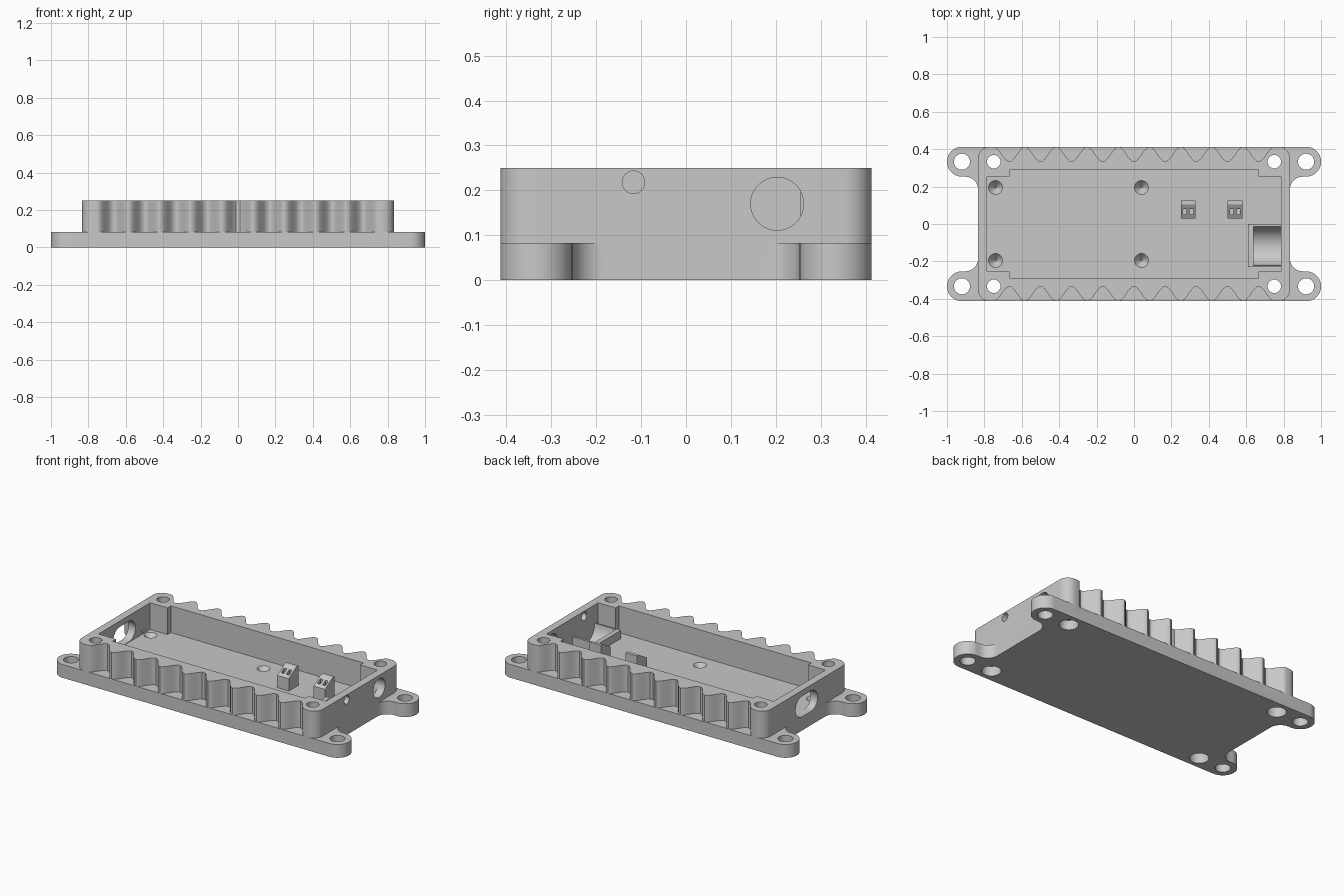
import bpy, bmesh
from math import pi, cos, sin
from mathutils import Vector

cube = bpy.data.objects.get("Cube")
if cube:
    bpy.data.objects.remove(cube, do_unlink=True)

grey = bpy.data.materials.new("light grey")
grey.use_nodes = True
grey.diffuse_color = (0.58, 0.58, 0.58, 1)
grey.node_tree.nodes["Principled BSDF"].inputs["Base Color"].default_value = grey.diffuse_color

FLOOR, TOP = 0.083, 0.25
END, SIDE = 0.833, 0.413


def finish(name, bm):
    bmesh.ops.recalc_face_normals(bm, faces=bm.faces)
    mesh = bpy.data.meshes.new(name)
    bm.to_mesh(mesh)
    bm.free()
    ob = bpy.data.objects.new(name, mesh)
    bpy.context.collection.objects.link(ob)
    mesh.materials.append(grey)
    return ob


def prism(name, outline, lo, hi, axis="z"):
    """Extrude a 2D outline along z (x, y) or along x (y, z)."""
    def place(a, b, d):
        return Vector((a, b, d)) if axis == "z" else Vector((d, a, b))
    bm = bmesh.new()
    face = bm.faces.new([bm.verts.new(place(a, b, lo)) for a, b in outline])
    moved = bmesh.ops.extrude_face_region(bm, geom=[face])["geom"]
    verts = [g for g in moved if isinstance(g, bmesh.types.BMVert)]
    bmesh.ops.translate(bm, verts=verts, vec=place(0, 0, hi - lo))
    return finish(name, bm)


def arc(cx, cy, r, start, end, steps=12):
    angles = [(start + (end - start) * i / steps) * pi / 180 for i in range(steps + 1)]
    return [(cx + r * cos(a), cy + r * sin(a)) for a in angles]


def circle(cx, cy, r):
    return arc(cx, cy, r, 0, 360, 32)[:-1]


def rect(x0, x1, y0, y1):
    return [(x0, y0), (x1, y0), (x1, y1), (x0, y1)]


def four_way(quarter):
    """Mirror a quarter outline, running from +x side to +y side, into all quadrants."""
    back = quarter[::-1]
    return (quarter + [(-x, y) for x, y in back]
            + [(-x, -y) for x, y in quarter] + [(x, -y) for x, y in back])


def boolean(target, tools, operation="DIFFERENCE"):
    for tool in tools:
        tool.hide_render = True
        mod = target.modifiers.new("cut", "BOOLEAN")
        mod.operation, mod.solver, mod.object = operation, "EXACT", tool
    bpy.context.view_layer.update()
    graph = bpy.context.evaluated_depsgraph_get()
    mesh = bpy.data.meshes.new_from_object(target.evaluated_get(graph))
    target.modifiers.clear()
    target.data = mesh
    for tool in tools:
        bpy.data.objects.remove(tool, do_unlink=True)


def smooth(ob):
    bpy.ops.object.select_all(action="DESELECT")
    ob.select_set(True)
    bpy.context.view_layer.objects.active = ob
    bpy.ops.object.shade_smooth_by_angle(angle=pi / 6)


# Base plate with four rounded mounting ears
ear = arc(0.903, 0.183, 0.07, 180, 90) + arc(0.92, 0.333, 0.08, -90, 90, 24)
case = prism("enclosure", four_way(ear), 0, FLOOR)

# Housing with rounded corners and rippled long sides
ripples = 9
pitch = 1.5 / ripples
half_steps = 16 * ripples // 2
wave = []
for i in range(half_steps):
    x = 0.75 - 1.5 * i / (2 * half_steps)
    wave.append((x, SIDE - 0.039 * (1 - cos(2 * pi * (0.75 - x) / pitch))))
corner = arc(END - 0.06, SIDE - 0.06, 0.06, 0, 90)
housing = prism("housing", four_way(corner + wave), 0.04, TOP)
boolean(case, [housing], "UNION")

# Inner pocket, stepped around the corner screw posts
cutters = [prism("pocket", four_way([(0.785, 0.255), (0.665, 0.255), (0.665, 0.288)]), FLOOR, 0.4)]

# Screw holes: ears, posts, and wider recesses under the posts
for sx in (-1, 1):
    for sy in (-1, 1):
        y = sy * 0.333
        cutters += [prism("ear_hole", circle(sx * 0.92, y, 0.043), -0.1, 0.4),
                    prism("post_hole", circle(sx * 0.75, y, 0.036), -0.1, 0.4),
                    prism("post_recess", circle(sx * 0.75, y, 0.054), -0.1, 0.06)]

# End wall openings: two round ports and one rounded slot
slot = arc(0.045, 0.15, 0.064, -90, 90) + arc(-0.045, 0.15, 0.064, 90, 270)
cutters += [prism("large_port", circle(0.203, 0.17, 0.059), 0.76, 0.9, "x"),
            prism("small_port", circle(-0.117, 0.218, 0.025), 0.76, 0.9, "x"),
            prism("slot_port", slot, -0.9, -0.76, "x")]

# Conical dimples in the floor
for x in (-0.74, 0.04):
    for y in (-0.195, 0.195):
        bm = bmesh.new()
        bmesh.ops.create_cone(bm, cap_ends=True, segments=32, radius1=0.004,
                              radius2=0.054, depth=0.06)
        bmesh.ops.translate(bm, verts=bm.verts, vec=(x, y, FLOOR - 0.01))
        cutters.append(finish("dimple", bm))
boolean(case, cutters)

# Cradle block with a half round trough against the end wall
cradle = prism("cradle", rect(0.61, 0.79, -0.23, 0.0), 0.07, 0.135)
boolean(case, [cradle], "UNION")
trough = prism("trough", circle(-0.118, 0.138, 0.104), 0.64, 0.785, "x")
boolean(case, [trough])
smooth(case)

# Two slanted clips standing on the floor, each with a pair of slots
for name, x in (("inner_clip", 0.29), ("outer_clip", 0.54)):
    profile = [(0.03, 0.075), (0.125, 0.075), (0.125, 0.205), (0.105, 0.205), (0.03, 0.16)]
    clip = prism(name, profile, x - 0.04, x + 0.04, "x")
    boolean(clip, [prism("slot", rect(x + d - 0.01, x + d + 0.01, 0.05, 0.08), 0.12, 0.3)
                   for d in (-0.018, 0.018)])
    smooth(clip)
